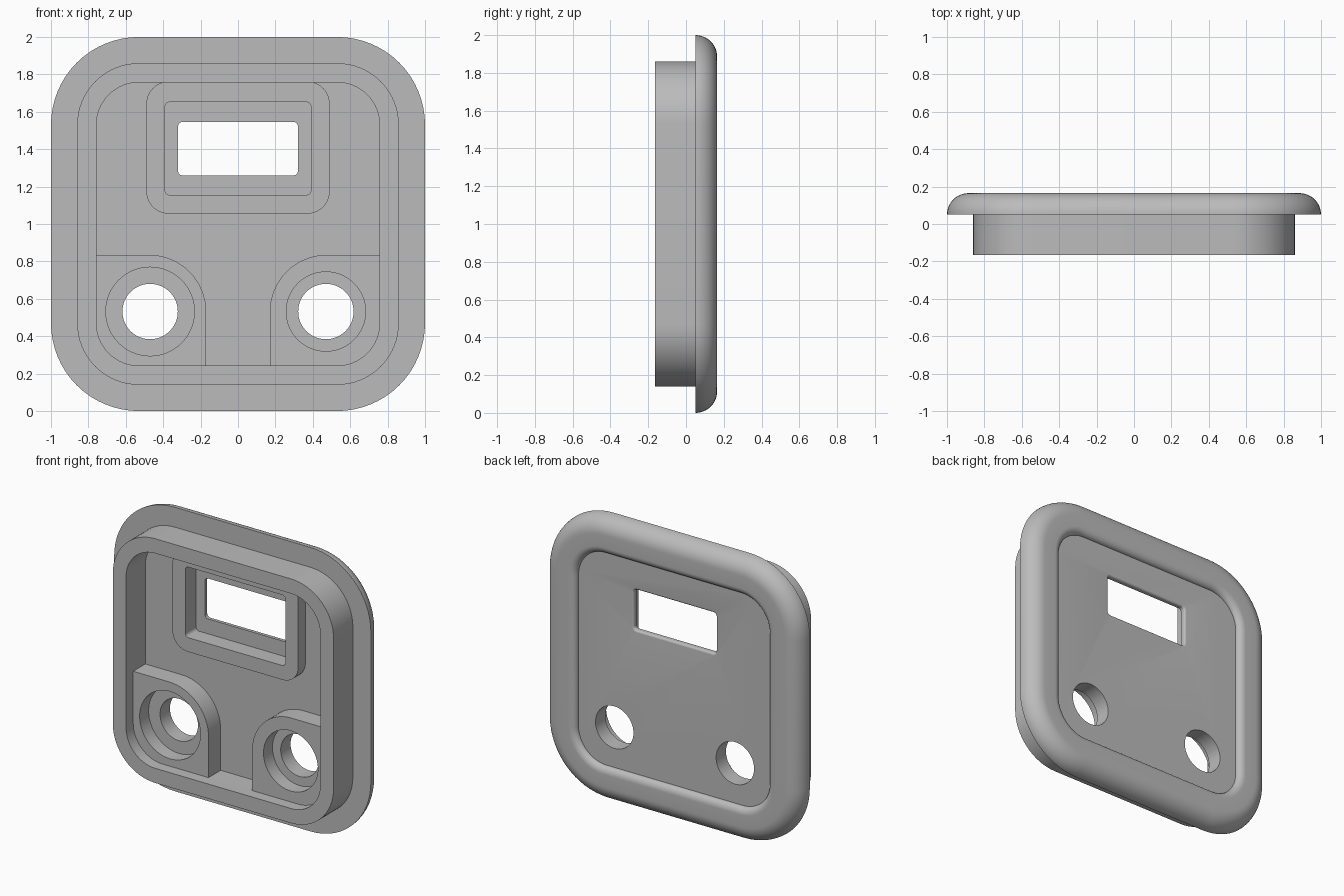
import bpy, bmesh
from math import sin, cos, pi

cube = bpy.data.objects.get("Cube")
if cube:
    bpy.data.objects.remove(cube, do_unlink=True)

grey = bpy.data.materials.new("plain grey")
grey.use_nodes = True
colour = (0.5, 0.5, 0.5, 1)
grey.diffuse_color = colour
grey.node_tree.nodes["Principled BSDF"].inputs["Base Color"].default_value = colour


def outline(x0, x1, z0, z1, radii, steps=16):
    """Rounded rectangle; radii run top right, top left, bottom left, bottom right."""
    points = []
    corners = [(x1, z1, -1, -1), (x0, z1, 1, -1), (x0, z0, 1, 1), (x1, z0, -1, 1)]
    for i, ((x, z, sx, sz), r) in enumerate(zip(corners, radii)):
        if r == 0:
            points.append((x, z))
            continue
        for k in range(steps + 1):
            a = pi / 2 * (i + k / steps)
            points.append((x + sx * r + r * cos(a), z + sz * r + r * sin(a)))
    return points


def circle(x, z, r, count=64):
    return [(x + r * cos(2 * pi * k / count), z + r * sin(2 * pi * k / count))
            for k in range(count)]


def loft(name, sections):
    """Closed solid through a list of (outline, y) sections."""
    bm = bmesh.new()
    rings = [[bm.verts.new((x, y, z)) for x, z in points] for points, y in sections]
    for a, b in zip(rings, rings[1:]):
        for i in range(len(a)):
            j = (i + 1) % len(a)
            bm.faces.new((a[i], a[j], b[j], b[i]))
    bm.faces.new(rings[0])
    bm.faces.new(rings[-1])
    bmesh.ops.recalc_face_normals(bm, faces=bm.faces)
    mesh = bpy.data.meshes.new(name)
    bm.to_mesh(mesh)
    bm.free()
    mesh.materials.append(grey)
    obj = bpy.data.objects.new(name, mesh)
    bpy.context.collection.objects.link(obj)
    return obj


def combine(target, tool, operation):
    mod = target.modifiers.new(operation, "BOOLEAN")
    mod.operation, mod.solver, mod.object = operation, "EXACT", tool
    bpy.context.view_layer.objects.active = target
    bpy.ops.object.modifier_apply(modifier=mod.name)
    bpy.data.objects.remove(tool, do_unlink=True)


# Depths along y, from the front lip to the back of the rim
LIP, FLOOR, PANEL, RIM = -0.165, 0.05, 0.125, 0.165


def square(half):
    r = half - 0.53
    return outline(-half, half, 1 - half, 1 + half, [r] * 4)


# Tray: inner wall, lip, outer wall, flange, rounded rim, recessed back panel
profile = [(0.757, FLOOR), (0.757, LIP), (0.86, LIP), (0.86, FLOOR)]
arc = [pi / 2 * k / 12 for k in range(13)]
profile += [(0.885 + 0.115 * cos(a), FLOOR + 0.115 * sin(a)) for a in arc]
profile += [(0.80 - 0.05 * sin(a), PANEL + 0.04 * cos(a)) for a in arc]
cover = loft("cover_plate", [(square(h), y) for h, y in profile])

# Raised window surround
surround = outline(-0.49, 0.49, 1.055, 1.762, [0.12] * 4)
combine(cover, loft("window_surround", [(surround, -0.03), (surround, 0.08)]), "UNION")

# Raised corner bosses
for side in (-1, 1):
    if side < 0:
        boss = outline(-0.8, -0.17, 0.2, 0.835, [0.305, 0, 0.26, 0])
    else:
        boss = outline(0.17, 0.8, 0.2, 0.835, [0, 0.305, 0, 0.26])
    combine(cover, loft("boss", [(boss, -0.085), (boss, 0.08)]), "UNION")

# Window pocket
pocket = outline(-0.39, 0.39, 1.155, 1.652, [0.025] * 4, 6)
combine(cover, loft("pocket_cutter", [(pocket, -0.3), (pocket, 0.09)]), "DIFFERENCE")


# Window opening with a softened back edge
def opening(grow):
    return outline(-0.32 - grow, 0.32 + grow, 1.26 - grow, 1.545 + grow,
                   [0.022 + grow] * 4, 6)


soft = 0.015
sections = [(opening(0), 0)]
for k in range(7):
    a = pi / 2 * k / 6
    sections.append((opening(soft * (1 - cos(a))), PANEL - soft + soft * sin(a)))
sections.append((opening(soft), 0.3))
combine(cover, loft("window_cutter", sections), "DIFFERENCE")

# Counterbored round holes
for x, bore in ((-0.47, 0.237), (0.47, 0.212)):
    wide, narrow = circle(x, 0.532, bore), circle(x, 0.532, 0.148)
    combine(cover, loft("bore_cutter", [(wide, -0.3), (wide, 0.015)]), "DIFFERENCE")
    combine(cover, loft("hole_cutter", [(narrow, -0.1), (narrow, 0.3)]), "DIFFERENCE")

# Smooth curves, sharp edges
bpy.ops.object.select_all(action="DESELECT")
cover.select_set(True)
bpy.context.view_layer.objects.active = cover
bpy.ops.object.shade_smooth_by_angle(angle=pi / 6)
